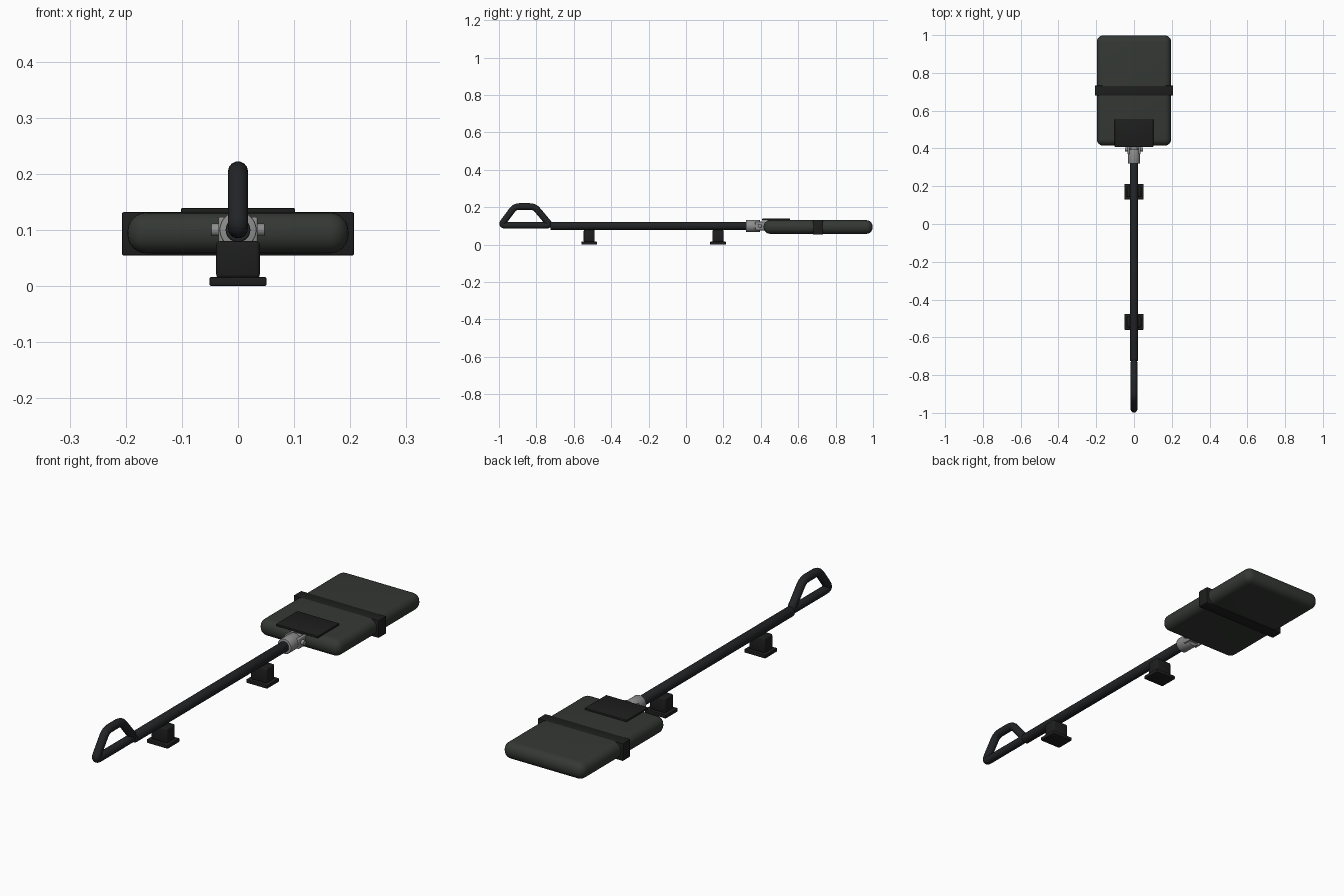
import bpy, math
from mathutils import Vector

if "Cube" in bpy.data.objects:
    bpy.data.objects.remove(bpy.data.objects["Cube"])


def mat(name, c):
    m = bpy.data.materials.new(name)
    m.diffuse_color = (*c, 1)
    m.use_nodes = True
    m.node_tree.nodes["Principled BSDF"].inputs["Base Color"].default_value = m.diffuse_color
    return m


CLOTH = mat("cloth", (0.034, 0.039, 0.034))
STRAP = mat("webbing", (0.012, 0.013, 0.012))
PAINT = mat("dark_paint", (0.016, 0.017, 0.019))
STEEL = mat("steel", (0.27, 0.27, 0.27))


def finish(ob, name, m):
    ob.name = name
    ob.data.materials.append(m)
    bpy.ops.object.shade_smooth_by_angle(angle=math.radians(35))
    return ob


def box(name, lo, hi, m, bevel=0.0, seg=3):
    lo, hi = Vector(lo), Vector(hi)
    bpy.ops.mesh.primitive_cube_add(size=1, location=(lo + hi) / 2)
    ob = bpy.context.object
    ob.scale = hi - lo
    bpy.ops.object.transform_apply(location=False, rotation=False, scale=True)
    if bevel:
        b = ob.modifiers.new("bevel", 'BEVEL')
        b.width, b.segments = bevel, seg
        bpy.ops.object.modifier_apply(modifier="bevel")
    return finish(ob, name, m)


def rod(name, a, b, r, m, bevel=0.0):
    a, b = Vector(a), Vector(b)
    d = b - a
    bpy.ops.mesh.primitive_cylinder_add(vertices=32, radius=r, depth=d.length, location=(a + b) / 2,
                                        rotation=d.to_track_quat('Z', 'Y').to_euler())
    ob = bpy.context.object
    if bevel:
        mod = ob.modifiers.new("bevel", 'BEVEL')
        mod.width, mod.segments = bevel, 2
        bpy.ops.object.modifier_apply(modifier="bevel")
    return finish(ob, name, m)


def loop_tube(name, pts, fillet, r, m):
    # closed tube with rounded corners in the YZ plane
    path = []
    n = len(pts)
    for i, p in enumerate(pts):
        p = Vector(p)
        a = p + (Vector(pts[i - 1]) - p).normalized() * fillet
        b = p + (Vector(pts[(i + 1) % n]) - p).normalized() * fillet
        for k in range(6):
            t = k / 5
            path.append(a * (1 - t) ** 2 + p * 2 * t * (1 - t) + b * t * t)
    cu = bpy.data.curves.new(name, 'CURVE')
    cu.dimensions = '3D'
    cu.bevel_depth, cu.bevel_resolution = r, 5
    sp = cu.splines.new('POLY')
    sp.points.add(len(path) - 1)
    for q, v in zip(sp.points, path):
        q.co = (0, v.x, v.y, 1)
    sp.use_cyclic_u = True
    ob = bpy.data.objects.new(name, cu)
    bpy.context.collection.objects.link(ob)
    bpy.ops.object.select_all(action='DESELECT')
    ob.select_set(True)
    bpy.context.view_layer.objects.active = ob
    bpy.ops.object.convert(target='MESH')
    return finish(bpy.context.object, name, m)


# covered blade with strap and flap
box("blade_cover", (-0.197, 0.415, 0.058), (0.197, 0.998, 0.131), CLOTH, 0.034, 6)
box("cover_strap", (-0.207, 0.679, 0.054), (0.207, 0.733, 0.132), STRAP, 0.004, 2)
box("cover_flap", (-0.102, 0.407, 0.129), (0.102, 0.557, 0.139), STRAP, 0.003, 2)

# shaft and handle
rod("shaft", (0, -0.725, 0.1), (0, 0.34, 0.1), 0.022, PAINT, 0.003)
loop_tube("grip_loop", [(-0.725, 0.103), (-0.99, 0.103), (-0.915, 0.204), (-0.81, 0.204)],
          0.025, 0.018, PAINT)

# folding hinge
rod("collar", (0, 0.32, 0.1), (0, 0.395, 0.1), 0.033, STEEL, 0.003)
for s in (-1, 1):
    box("hinge_lug", (s * 0.029 - 0.006, 0.37, 0.077), (s * 0.029 + 0.006, 0.435, 0.123), STEEL, 0.004)
box("blade_tang", (-0.018, 0.38, 0.082), (0.018, 0.45, 0.118), STEEL, 0.004)
rod("hinge_pin", (-0.048, 0.395, 0.1), (0.048, 0.395, 0.1), 0.011, STEEL, 0.002)

# mounting feet
for y in (-0.518, 0.171):
    box("foot_plate", (-0.051, y - 0.042, 0.0), (0.051, y + 0.042, 0.016), STRAP, 0.003, 2)
    box("foot_block", (-0.039, y - 0.029, 0.014), (0.039, y + 0.029, 0.08), STRAP, 0.007)
